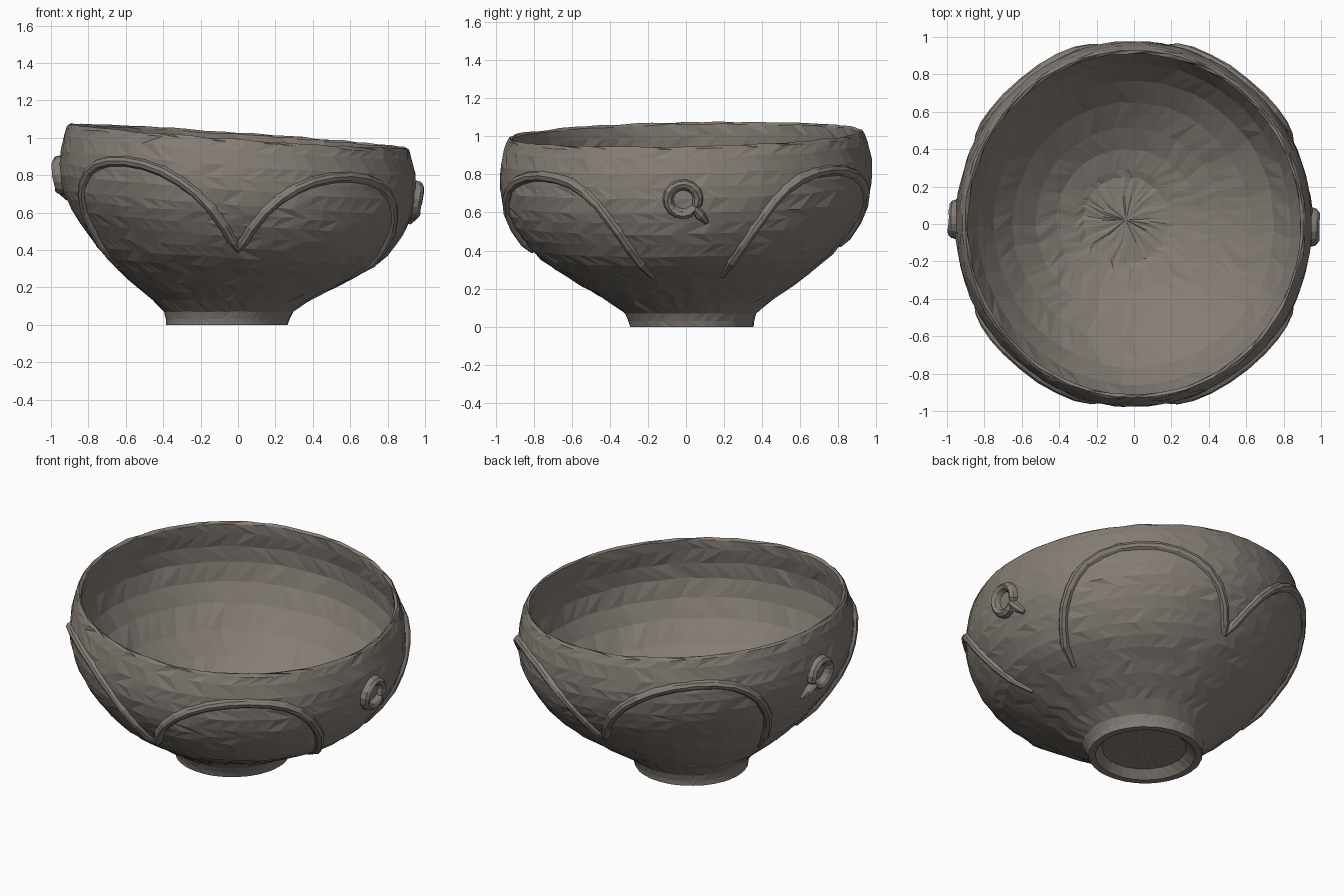
import bpy, bmesh, math, random
from mathutils import Vector

if "Cube" in bpy.data.objects:
    bpy.data.objects.remove(bpy.data.objects["Cube"])

random.seed(4)
clay = bpy.data.materials.new("grey brown clay")
clay.diffuse_color = (0.235, 0.205, 0.18, 1)
clay.use_nodes = True
clay.node_tree.nodes["Principled BSDF"].inputs["Base Color"].default_value = clay.diffuse_color

OUTER = [(0.325, 0.0), (0.33, 0.03), (0.345, 0.07), (0.42, 0.13), (0.49, 0.175), (0.56, 0.22),
         (0.63, 0.27), (0.70, 0.32), (0.76, 0.37), (0.81, 0.425), (0.86, 0.49), (0.90, 0.55),
         (0.93, 0.61), (0.95, 0.66), (0.967, 0.74), (0.969, 0.80), (0.963, 0.87), (0.945, 0.95),
         (0.93, 0.995)]
INNER = [(0.918, 1.01), (0.903, 1.0), (0.908, 0.94), (0.925, 0.85), (0.928, 0.75), (0.903, 0.64),
         (0.85, 0.53), (0.76, 0.41), (0.64, 0.31), (0.50, 0.22), (0.38, 0.16), (0.27, 0.125),
         (0.23, 0.11), (0.12, 0.108)]
BASE = [(0.12, 0.05), (0.24, 0.045), (0.285, 0.0)]


def warp(r, th, z):
    """Place a lathe point on the leaning, slightly off-centre bowl."""
    t = min(1, max(0, (z - 0.07) / 0.35))
    k = max(0, 1 - z / 0.4)
    x = r * math.cos(th) * (1 - 0.015 * t)
    y = r * math.sin(th) * (1 + 0.01 * t)
    return Vector((x - 0.06 * k, y + 0.03 * k, z + t * (0.02 * y - 0.07 * x)))


def surface(th, z):
    for (r0, z0), (r1, z1) in zip(OUTER, OUTER[1:]):
        if z <= z1:
            break
    return warp(r0 + (r1 - r0) * (z - z0) / (z1 - z0), th, z)


def finish(bm, name):
    bmesh.ops.recalc_face_normals(bm, faces=bm.faces)
    bmesh.ops.triangulate(bm, faces=bm.faces)
    me = bpy.data.meshes.new(name)
    bm.to_mesh(me)
    bm.free()
    me.materials.append(clay)
    ob = bpy.data.objects.new(name, me)
    bpy.context.collection.objects.link(ob)
    return ob


# Bowl: one hand-made looking lathe with wall thickness and hollow foot
N = 64
bm = bmesh.new()
rings = []
for i, (r, z) in enumerate(BASE + OUTER + INNER):
    ring = []
    for j in range(N):
        amt = 0.004 if z > 0.1 else 0.0015
        th = 2 * math.pi * (j + 0.5 * (i % 2) + random.uniform(-.2, .2)) / N
        p = warp(r + random.uniform(-amt, amt), th, z)
        if z > 0:
            p.z += random.uniform(-amt, amt)
        ring.append(bm.verts.new(p))
    rings.append(ring)
for i, (a, b) in enumerate(zip(rings, rings[1:])):
    for j in range(N):
        k = (j + 1) % N
        if i % 2:
            bm.faces.new((a[j], a[k], b[j]))
            bm.faces.new((a[k], b[k], b[j]))
        else:
            bm.faces.new((a[j], a[k], b[k]))
            bm.faces.new((a[j], b[k], b[j]))
for ring, z in ((rings[0], 0.05), (rings[-1], 0.108)):
    c = bm.verts.new(warp(0, 0, z))
    for j in range(N):
        bm.faces.new((ring[j], ring[(j + 1) % N], c))
finish(bm, "bowl")


def ridge(name, path, width, height):
    """Raised clay strip following (angle, height) points on the outer wall."""
    section = [(-1, -0.5), (-0.55, 0.65), (0, 1), (0.55, 0.65), (1, -0.5)]
    pts = [surface(*p) for p in path]
    bm = bmesh.new()
    loops = []
    for i, (th, z) in enumerate(path):
        du = surface(th + 0.03, z) - surface(th - 0.03, z)
        dv = surface(th, z + 0.03) - surface(th, z - 0.03)
        n = du.cross(dv).normalized()
        tan = (pts[min(i + 1, len(pts) - 1)] - pts[max(i - 1, 0)]).normalized()
        side = n.cross(tan).normalized()
        s = 0.5 if i in (0, len(path) - 1) else 1
        loops.append([bm.verts.new(pts[i] + side * width * w * s
                      + n * height * h * (s * random.uniform(0.9, 1.1))) for w, h in section])
    m = len(section)
    for a, b in zip(loops, loops[1:]):
        for j in range(m):
            bm.faces.new((a[j], a[(j + 1) % m], b[(j + 1) % m], b[j]))
    bm.faces.new(loops[0])
    bm.faces.new(loops[-1][::-1])
    finish(bm, name)


# Four arched ridges, meeting in a V at the front and at the back
ARCH = [(0, .41), (2, .46), (5, .54), (9, .63), (14, .71), (19, .765), (25, .81), (32, .838),
        (39, .848), (46, .84), (52, .815), (57, .77), (61, .71), (64, .64), (67, .56),
        (69.5, .47), (72, .38), (74, .29)]
for end, start in (("front", -90), ("back", 90)):
    for side in (-1, 1):
        hand = "right" if side * start < 0 else "left"
        ridge(f"{end}_{hand}_arch_ridge",
              [(math.radians(start + side * a), z) for a, z in ARCH], 0.034, 0.024)

# Curled ring with a short tail on each side, and a low button inside it
for hand, mirror in (("right", False), ("left", True)):
    curl = [(0.078 * math.cos(math.radians(a)), 0.078 * math.sin(math.radians(a)))
            for a in range(-40, 321, 24)] + [(0.09, -0.085), (0.125, -0.125)]
    path = [((math.pi - d / 0.96) if mirror else d / 0.96, 0.735 + h)
            for d, h in [(y - 0.015 + (0.04 if mirror else 0), z) for y, z in curl]]
    ridge(hand + "_curl", path, 0.034, 0.04)
